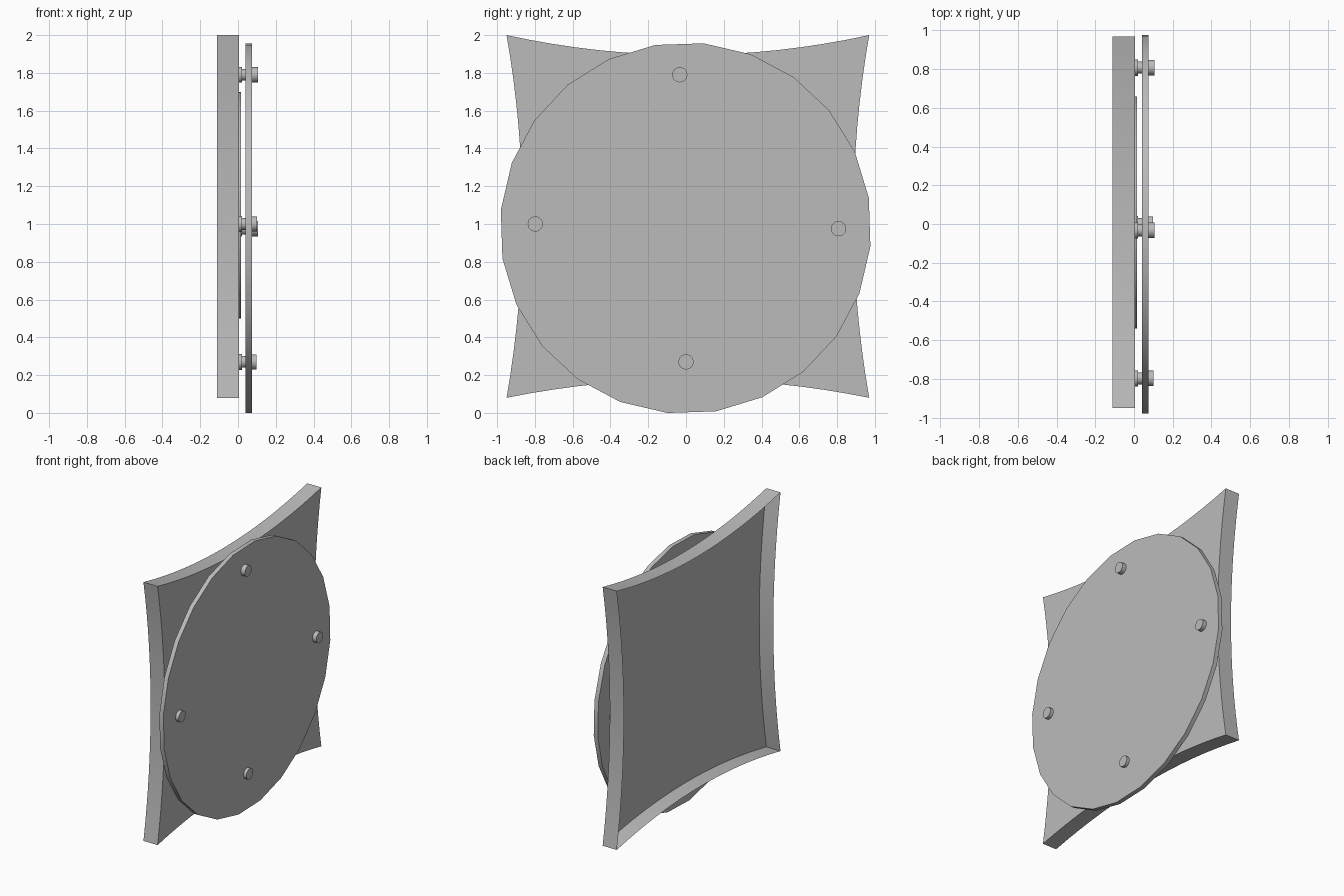
import bpy, bmesh, math
from mathutils import Vector, Matrix

cube = bpy.data.objects.get("Cube")
if cube:
    bpy.data.objects.remove(cube, do_unlink=True)

GREY = (0.5, 0.5, 0.5, 1)
grey = bpy.data.materials.new("plain grey")
grey.use_nodes = True
grey.diffuse_color = GREY
grey.node_tree.nodes["Principled BSDF"].inputs["Base Color"].default_value = GREY


def add_object(name, bm):
    mesh = bpy.data.meshes.new(name)
    bm.to_mesh(mesh)
    bm.free()
    mesh.materials.append(grey)
    obj = bpy.data.objects.new(name, mesh)
    bpy.context.collection.objects.link(obj)
    bpy.ops.object.select_all(action="DESELECT")
    obj.select_set(True)
    bpy.context.view_layer.objects.active = obj
    bpy.ops.object.shade_smooth_by_angle(angle=math.radians(30))
    return obj


def disc_x(bm, x0, x1, radius, y, z, sides, turn=0.0):
    """Closed cylinder along x, between x0 and x1."""
    place = (Matrix.Translation(((x0 + x1) / 2, y, z))
             @ Matrix.Rotation(turn, 4, "X") @ Matrix.Rotation(math.pi / 2, 4, "Y"))
    bmesh.ops.create_cone(bm, cap_ends=True, segments=sides, radius1=radius,
                          radius2=radius, depth=x1 - x0, matrix=place)


# Back panel: a pan with four bowed-in sides, open at the back
STEPS = 16
corners = [Vector(c) for c in ((-0.95, 0.08), (0.97, 0.08), (0.97, 2.0), (-0.95, 2.0))]
sags = [0.097, 0.084, 0.105, 0.084]
outline = []
for i, sag in enumerate(sags):
    a, b = corners[i], corners[(i + 1) % 4]
    along = (b - a).normalized()
    inward = Vector((-along.y, along.x))
    for s in range(STEPS):
        t = s / STEPS
        outline.append(a.lerp(b, t) + inward * sag * (1 - (2 * t - 1) ** 2))

bm = bmesh.new()
front = [bm.verts.new((0.005, p.x, p.y)) for p in outline]
back = [bm.verts.new((-0.111, p.x, p.y)) for p in outline]
bm.faces.new(front)
for i in range(len(outline)):
    j = (i + 1) % len(outline)
    bm.faces.new((front[j], front[i], back[i], back[j]))
add_object("back_panel", bm)

# Low round relief on the panel, behind the cover
bm = bmesh.new()
disc_x(bm, 0.005, 0.016, 0.6, 0.06, 1.1, 48)
add_object("panel_relief", bm)

# Round cover with 24 sides
bm = bmesh.new()
disc_x(bm, 0.041, 0.074, 0.983, -0.002, 0.978, 24, math.radians(9.4))
add_object("round_cover", bm)

# Standoffs: collar on the panel, stem, and cap through the cover
standoffs = {"top": (-0.033, 1.79, 0.107), "bottom": (0.0, 0.27, 0.097),
             "right": (-0.798, 1.0, 0.1), "left": (0.808, 0.975, 0.105)}
for side, (y, z, tip) in standoffs.items():
    bm = bmesh.new()
    disc_x(bm, 0.005, 0.021, 0.042, y, z, 32)
    disc_x(bm, 0.021, 0.05, 0.031, y, z, 32)
    disc_x(bm, 0.05, tip, 0.04, y, z, 32)
    add_object(side + "_standoff", bm)
